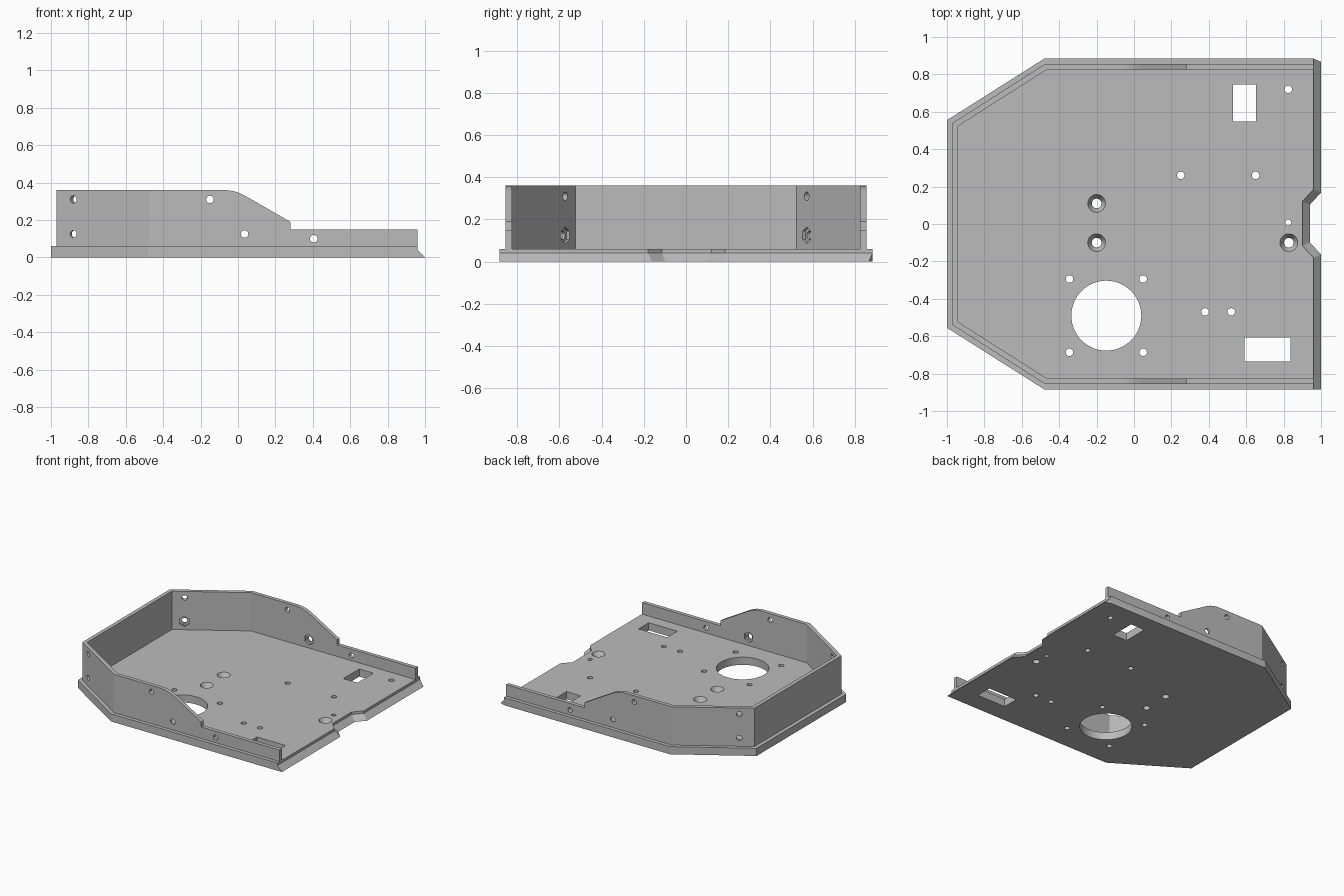
import bpy, bmesh, math
from mathutils import Vector, Matrix

if "Cube" in bpy.data.objects:
    bpy.data.objects.remove(bpy.data.objects["Cube"], do_unlink=True)

GREY = (0.5, 0.5, 0.5, 1)
grey = bpy.data.materials.new("plain grey")
grey.use_nodes = True
grey.diffuse_color = GREY
grey.node_tree.nodes["Principled BSDF"].inputs["Base Color"].default_value = GREY

FLOOR, TOP, THICK = 0.06, 0.36, 0.03


def to_object(name, bm):
    bmesh.ops.recalc_face_normals(bm, faces=bm.faces)
    mesh = bpy.data.meshes.new(name)
    bm.to_mesh(mesh)
    bm.free()
    mesh.materials.append(grey)
    obj = bpy.data.objects.new(name, mesh)
    bpy.context.collection.objects.link(obj)
    return obj


def loft(bm, rings):
    """Closed solid through rings of equal point count."""
    rows = [[bm.verts.new(p) for p in ring] for ring in rings]
    n = len(rows[0])
    bm.faces.new(rows[0])
    bm.faces.new(rows[-1])
    for a, b in zip(rows, rows[1:]):
        for i in range(n):
            j = (i + 1) % n
            bm.faces.new((a[i], a[j], b[j], b[i]))


def cylinder(bm, centre, radius, depth, axis=(0, 0, 1), sides=24, radius2=None):
    turn = Vector(axis).to_track_quat('Z', 'Y').to_matrix().to_4x4()
    bmesh.ops.create_cone(bm, cap_ends=True, segments=sides, radius1=radius,
                          radius2=radius if radius2 is None else radius2,
                          depth=depth, matrix=Matrix.Translation(centre) @ turn)


def box(bm, x0, x1, y0, y1):
    ring = [(x0, y0), (x1, y0), (x1, y1), (x0, y1)]
    loft(bm, [[(x, y, z) for x, y in ring] for z in (-0.1, 0.2)])


def cut(target, bm):
    """Subtract a cutter and bake the result."""
    cutter = to_object("cutter", bm)
    cutter.hide_render = True
    mod = target.modifiers.new("cut", 'BOOLEAN')
    mod.operation, mod.solver, mod.object = 'DIFFERENCE', 'EXACT', cutter
    deps = bpy.context.evaluated_depsgraph_get()
    mesh = bpy.data.meshes.new_from_object(target.evaluated_get(deps))
    target.modifiers.clear()
    target.data = mesh
    bpy.data.objects.remove(cutter, do_unlink=True)


def finish(obj):
    bpy.ops.object.select_all(action='DESELECT')
    obj.select_set(True)
    bpy.context.view_layer.objects.active = obj
    bpy.ops.object.shade_smooth_by_angle(angle=math.radians(20))


# Base plate: notched front lip that flares outward at the bottom
rear = [(-0.48, -0.884), (-1, -0.555), (-1, 0.555), (-0.48, 0.884), (0.955, 0.884)]
lip_top = [(0.96, 0.884), (0.96, 0.185), (0.9, 0.12),
           (0.9, -0.115), (0.96, -0.18), (0.96, -0.884)]
lip_low = [(1, 0.867), (1, 0.168), (0.94, 0.103),
           (0.94, -0.098), (1, -0.163), (1, -0.884)]
bm = bmesh.new()
loft(bm, [[(x, y, z) for x, y in rear + lip]
          for z, lip in ((0, lip_low), (0.04, lip_top), (FLOOR, lip_top))])
plate = to_object("base_plate", bm)

# Plate openings: motor hole, windows, screw holes
bm = bmesh.new()
cx, cy = -0.148, -0.49
cylinder(bm, (cx, cy, 0), 0.187, 0.3, sides=64)
for sx in (-1, 1):
    for sy in (-1, 1):
        cylinder(bm, (cx + sx * 0.197, cy + sy * 0.196, 0), 0.02, 0.3)
for x, y in ((0.38, -0.47), (0.52, -0.47), (0.25, 0.26), (0.65, 0.26), (0.825, 0.72)):
    cylinder(bm, (x, y, 0), 0.02, 0.3)
cylinder(bm, (0.825, 0.008, 0), 0.016, 0.3)
box(bm, 0.53, 0.652, 0.547, 0.745)
box(bm, 0.59, 0.838, -0.735, -0.608)
sinks = ((-0.2, 0.11), (-0.2, -0.1), (0.828, -0.1))
for x, y in sinks:
    cylinder(bm, (x, y, 0), 0.026, 0.3)
cut(plate, bm)

# Countersinks
bm = bmesh.new()
for x, y in sinks:
    cylinder(bm, (x, y, 0.045), 0.026, 0.05, radius2=0.053, sides=32)
cut(plate, bm)
finish(plate)

# Side wall: U-shaped band around the plate, open at the front lip
outer = [(0.96, -0.856), (-0.475, -0.856), (-0.97, -0.54)]
inner = [(0.96, -0.826), (-0.465, -0.826), (-0.94, -0.524)]
outer += [(x, -y) for x, y in reversed(outer)]
inner += [(x, -y) for x, y in reversed(inner)]
bm = bmesh.new()
loft(bm, [[(x, y, z) for x, y in outer + inner[::-1]] for z in (FLOOR, TOP)])
wall = to_object("side_wall", bm)

# Wall top: rounded shoulder, ramp, step and low rail
radius = 0.244
arc = [(-0.08 + radius * math.sin(a), TOP - radius + radius * math.cos(a))
       for a in (math.radians(30 * i / 10) for i in range(11))]
profile = [(-0.08, 0.5)] + arc + [(0.28, 0.19), (0.28, 0.15), (1.2, 0.15), (1.2, 0.5)]
bm = bmesh.new()
loft(bm, [[(x, y, z) for x, z in profile] for y in (-1.2, 1.2)])
cut(wall, bm)

# Wall screw holes, and hexagonal nut pockets on the inside
holes, pockets = bmesh.new(), bmesh.new()
for side in (-1, 1):
    straight = Vector((0, side, 0))
    slanted = Vector((-0.316, side * 0.495, 0)).normalized()
    for x, z, normal, nut in ((-0.15, 0.31, straight, False), (0.035, 0.125, straight, True),
                              (0.405, 0.1, straight, False), (-0.864, 0.31, slanted, False),
                              (-0.864, 0.125, slanted, True)):
        y = 0.826 if normal is straight else 0.572
        centre = Vector((x, side * y, z))
        cylinder(holes, centre, 0.02, 0.12, normal)
        if nut:
            cylinder(pockets, centre, 0.04, 0.03, normal, sides=6)
cut(wall, holes)
cut(wall, pockets)

# The wall's underside rests on the plate, so it needs no faces
bm = bmesh.new()
bm.from_mesh(wall.data)
hidden = [f for f in bm.faces if all(v.co.z < FLOOR + 0.0005 for v in f.verts)]
bmesh.ops.delete(bm, geom=hidden, context='FACES')
bm.to_mesh(wall.data)
bm.free()
finish(wall)
